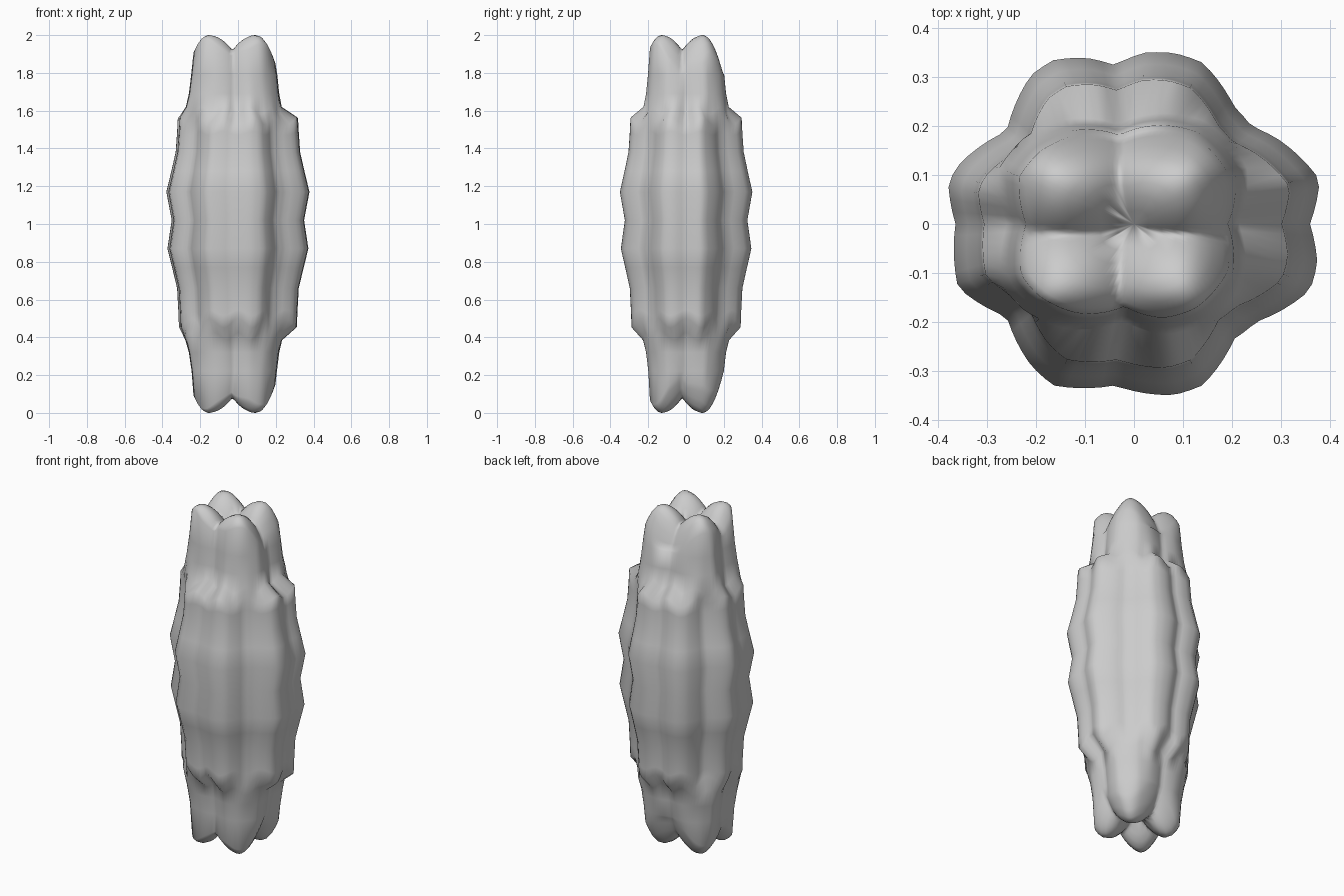
import bpy, bmesh, math

if "Cube" in bpy.data.objects:
    bpy.data.objects.remove(bpy.data.objects["Cube"])

SEG = 96

# Lobed cross-section of the thick middle (x, y)
BODY = [(.38, .09), (.36, 0), (.375, -.08), (.36, -.135), (.25, -.2), (.205, -.235), (.14, -.33),
        (.08, -.35), (-.04, -.33), (-.165, -.33), (-.21, -.29), (-.26, -.19), (-.36, -.13),
        (-.365, 0), (-.38, .085), (-.355, .125), (-.26, .19), (-.21, .305), (-.165, .335),
        (-.1, .34), (-.04, .325), (.02, .35), (.08, .35), (.14, .33), (.205, .24), (.24, .2), (.3, .17)]
# Cross-section of the narrow ends
END = [(.205, .1), (.19, 0), (.2, -.1), (.13, -.18), (.06, -.2), (-.02, -.175), (-.12, -.19),
       (-.2, -.155), (-.24, -.11), (-.23, 0), (-.245, .1), (-.2, .155), (-.12, .19),
       (-.03, .18), (.06, .2), (.13, .185)]


def polar(points):
    """Turn a section into a radius-by-angle function."""
    table = sorted((math.atan2(y, x) % math.tau, math.hypot(x, y)) for x, y in points)
    table = [(table[-1][0] - math.tau, table[-1][1])] + table + [(table[0][0] + math.tau, table[0][1])]

    def radius(a):
        for (a0, r0), (a1, r1) in zip(table, table[1:]):
            if a0 <= a <= a1:
                return r0 + (r1 - r0) * (a - a0) / (a1 - a0)
    return radius


body_r, end_r = polar(BODY), polar(END)


def drop(u):
    """Fall-off from a peak: gentle towards the groove, steep outwards."""
    return (.08 if u < 1 else .22) * (1 - u) ** 2


def tip_height(x, y):
    """Four peaks with a crossing groove."""
    return 2.0 - drop(abs(x + .03) / .125) - drop(abs(y + .02) / .11)


# Rings: height, scale, section, amount of scalloping
RINGS = [(.22, 1.0, end_r, 0), (.32, 1.06, end_r, 0), (.405, 1.14, end_r, .02),
         (.475, .825, body_r, .025), (.53, .83, body_r, .015), (.66, .85, body_r, 0),
         (.77, .92, body_r, 0), (.87, .985, body_r, 0), (1.02, .925, body_r, 0),
         (1.17, 1.0, body_r, 0), (1.28, .93, body_r, 0), (1.38, .87, body_r, 0),
         (1.48, .85, body_r, -.01), (1.545, .84, body_r, -.02),
         (1.6, 1.13, end_r, -.02), (1.69, 1.06, end_r, 0), (1.79, 1.01, end_r, 0)]
CAP = [.96, .9, .8, .68, .55, .42, .28, .14]

bm = bmesh.new()
angles = [math.tau * i / SEG for i in range(SEG)]


def ring(scale, section, height):
    row = []
    for a in angles:
        r = section(a) * scale
        x, y = r * math.cos(a), r * math.sin(a)
        row.append(bm.verts.new((x, y, height(a, x, y))))
    return row


# Bottom tip, sides, then top tip
rows = [ring(f, end_r, lambda a, x, y: 2 - tip_height(x, y)) for f in reversed(CAP)]
for z, s, sec, wave in RINGS:
    rows.append(ring(s, sec, lambda a, x, y: z + wave * math.cos(12 * a)))
rows += [ring(f, end_r, lambda a, x, y: tip_height(x, y)) for f in CAP]

for low, high in zip(rows, rows[1:]):
    for i in range(SEG):
        j = (i + 1) % SEG
        bm.faces.new((low[i], low[j], high[j], high[i]))

# Close the centre of each tip
for row, z in ((rows[0], 2 - tip_height(0, 0)), (rows[-1], tip_height(0, 0))):
    centre = bm.verts.new((0, 0, z))
    for i in range(SEG):
        bm.faces.new((row[i], row[(i + 1) % SEG], centre))

bmesh.ops.recalc_face_normals(bm, faces=bm.faces)
mesh = bpy.data.meshes.new("lobed_column")
bm.to_mesh(mesh)
bm.free()
mesh.shade_smooth()
column = bpy.data.objects.new("lobed_column", mesh)
bpy.context.collection.objects.link(column)
